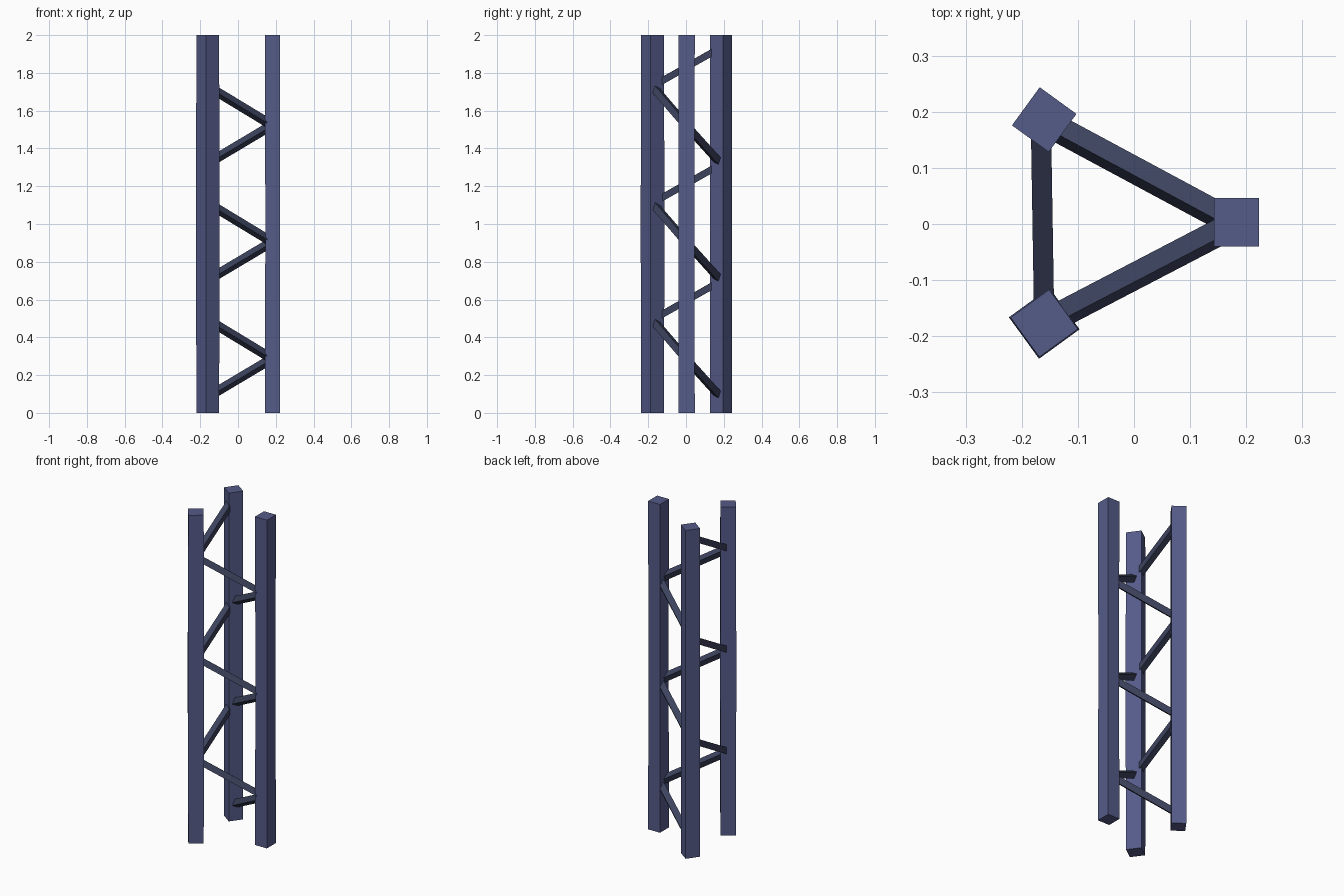
import bpy, bmesh, math
from mathutils import Vector

if "Cube" in bpy.data.objects:
    bpy.data.objects.remove(bpy.data.objects["Cube"])

def material(name, color):
    m = bpy.data.materials.new(name)
    m.diffuse_color = color
    m.use_nodes = True
    m.node_tree.nodes["Principled BSDF"].inputs["Base Color"].default_value = m.diffuse_color
    return m

post_mat = material("post_blue", (0.09, 0.105, 0.25, 1))
brace_mat = material("brace_dark", (0.045, 0.055, 0.11, 1))

def loft(name, rings, mat):
    """Flat-faced solid through a list of four-sided rings."""
    bm = bmesh.new()
    rows = [[bm.verts.new(p) for p in ring] for ring in rings]
    for lo, hi in zip(rows, rows[1:]):
        for i in range(4):
            j = (i + 1) % 4
            bm.faces.new((lo[i], lo[j], hi[j], hi[i]))
    bm.faces.new(rows[0][::-1])
    bm.faces.new(rows[-1])
    bmesh.ops.recalc_face_normals(bm, faces=bm.faces)
    me = bpy.data.meshes.new(name)
    bm.to_mesh(me)
    bm.free()
    me.materials.append(mat)
    ob = bpy.data.objects.new(name, me)
    bpy.context.collection.objects.link(ob)
    return ob

def post(name, cx, cy, sx, sy, angle, mid):
    """Square post with a slightly thinner or thicker middle."""
    a = math.radians(angle)
    rings = []
    for z, s in ((0, 1), (1, mid), (2, 1)):
        ring = []
        for u, v in ((-1, -1), (1, -1), (1, 1), (-1, 1)):
            x, y = u * sx * s / 2, v * sy * s / 2
            ring.append((cx + x * math.cos(a) - y * math.sin(a),
                         cy + x * math.sin(a) + y * math.cos(a), z))
        rings.append(ring)
    return loft(name, rings, post_mat)

def brace(name, p, q, roll, w=0.036):
    """Square bar from p to q, rolled about its own axis."""
    d = (q - p).normalized()
    s = d.cross(Vector((0, 0, 1))).normalized()
    if s.y > 0:
        s = -s
    u = s.cross(d)
    if u.z < 0:
        u = -u
    r = math.radians(roll)
    n, m = s * math.cos(r) + u * math.sin(r), u * math.cos(r) - s * math.sin(r)
    corners = [(n * i + m * j) * w / 2 for i, j in ((-1, -1), (1, -1), (1, 1), (-1, 1))]
    return loft(name, [[e + c for c in corners] for e in (p, q)], brace_mat)

# Three upright posts
post("right_post", 0.183, 0.003, 0.08, 0.087, 0, 0.96)
post("back_left_post", -0.16, 0.186, 0.081, 0.084, -36, 1.0)
post("front_left_post", -0.16, -0.177, 0.085, 0.087, 36, 1.05)

# Braces climbing around the posts in one continuous spiral
nodes = [(-0.166, 0.186), (0.18, 0.0), (-0.16, -0.177)]
points = [Vector((*nodes[i % 3], 0.081 + 0.206 * i)) for i in range(10)]
for i in range(9):
    brace(f"brace_{i + 1}", points[i], points[i + 1], 0 if i % 3 == 2 else 25)
